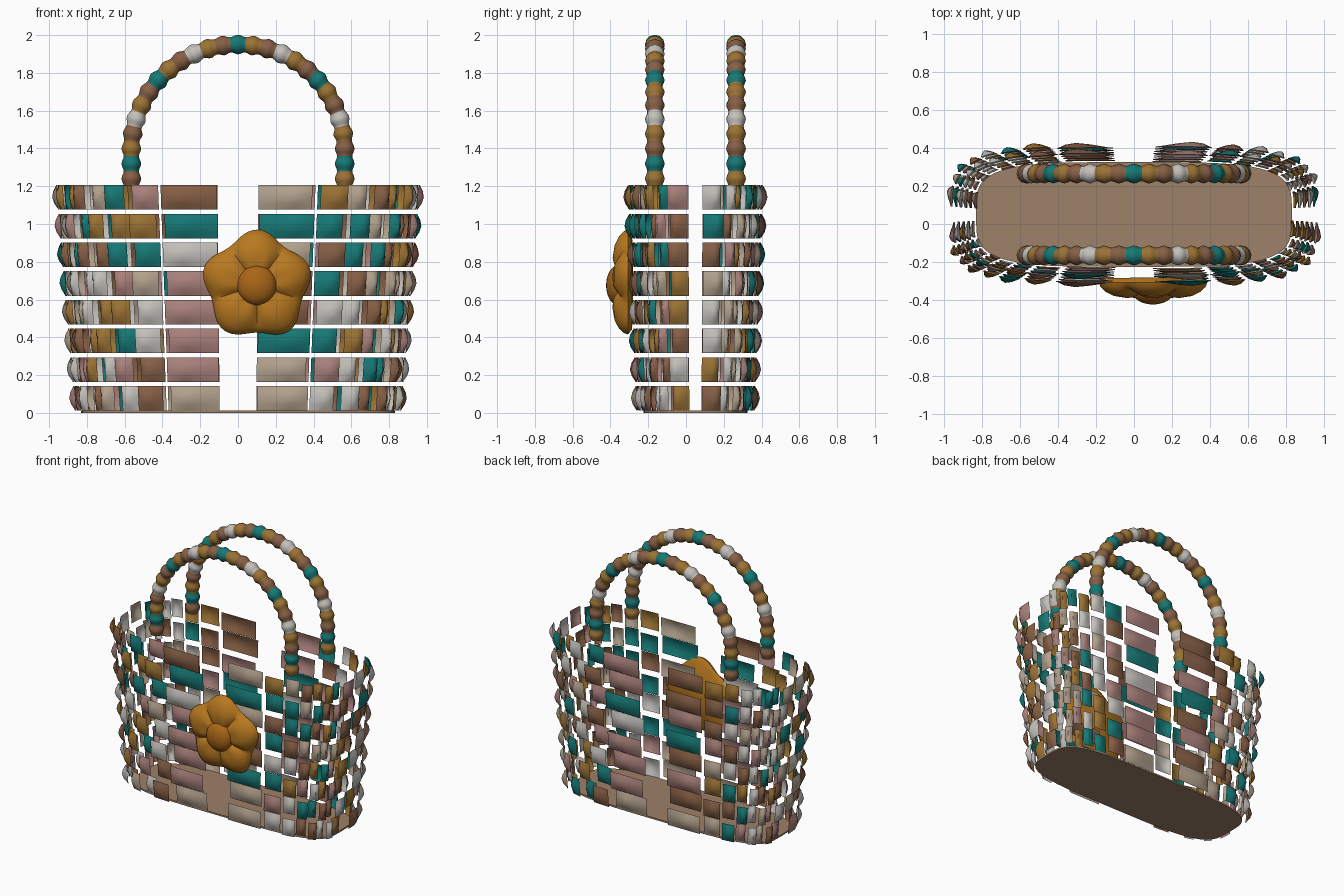
import bpy, bmesh, random
from math import sin, cos, pi, radians

if "Cube" in bpy.data.objects:
    bpy.data.objects.remove(bpy.data.objects["Cube"])

random.seed(4)
YC = 0.05  # basket centre in y


def material(name, rgb):
    m = bpy.data.materials.new(name)
    m.diffuse_color = (*rgb, 1)
    m.use_nodes = True
    m.node_tree.nodes["Principled BSDF"].inputs["Base Color"].default_value = m.diffuse_color
    return m


MATS = {
    "beige": material("beige", (.45, .36, .27)),
    "brown": material("brown", (.24, .115, .06)),
    "grey": material("grey", (.55, .53, .50)),
    "teal": material("teal", (.008, .19, .18)),
    "rose": material("rose", (.40, .22, .20)),
    "gold": material("gold", (.33, .17, .035)),
}
NAMES = list(MATS)


def finish(name, bm, mats, angle=50):
    me = bpy.data.meshes.new(name)
    bm.to_mesh(me)
    bm.free()
    for m in mats:
        me.materials.append(m)
    ob = bpy.data.objects.new(name, me)
    bpy.context.collection.objects.link(ob)
    bpy.ops.object.select_all(action='DESELECT')
    ob.select_set(True)
    bpy.context.view_layer.objects.active = ob
    bpy.ops.object.shade_smooth_by_angle(angle=radians(angle))
    return ob


def squircle(t, a, b):
    c, s = cos(t), sin(t)
    px = abs(c) ** 0.5 * (1 if c >= 0 else -1)
    py = abs(s) ** 0.5 * (1 if s >= 0 else -1)
    return a * px, b * py


# Woven wall: rows of separate pillow-shaped patches, alternately in and out
ROWS, COLS, SEG, GAP = 8, 32, 4, 0.07
LEFT = "beige rose rose rose rose grey teal brown".split()
RIGHT = "beige beige teal brown brown beige teal beige".split()
bm = bmesh.new()
for j in range(ROWS):
    z0 = 0.012 + j * 0.152
    for i in range(COLS):
        weave = 0.011 if (i + j) % 2 == 0 else -0.025
        grid = []
        for v in range(SEG + 1):
            z = z0 + 0.13 * v / SEG
            row = []
            for u in range(SEG + 1):
                f = GAP + (1 - 2 * GAP) * u / SEG
                t = (i + f) * 2 * pi / COLS
                out = weave + 0.028 * sin(pi * u / SEG) * sin(pi * v / SEG)
                x, y = squircle(t, 0.85 + 0.085 * z + out, 0.30 + 0.038 * z + out)
                row.append(bm.verts.new((x, y + YC, z)))
            grid.append(row)
        name = random.choice(NAMES)
        if i == 23:
            name = LEFT[j]
        elif i == 24:
            name = RIGHT[j]
        for v in range(SEG):
            for u in range(SEG):
                fc = bm.faces.new((grid[v][u], grid[v][u + 1], grid[v + 1][u + 1], grid[v + 1][u]))
                fc.material_index = NAMES.index(name)
finish("woven_wall", bm, MATS.values())

# Base plate
bm = bmesh.new()
pts = []
for k in range(64):
    x, y = squircle(k * 2 * pi / 64, 0.83, 0.275)
    pts.append(bm.verts.new((x, y + YC, 0)))
base = bm.faces.new(pts)
ext = bmesh.ops.extrude_face_region(bm, geom=[base])
bmesh.ops.translate(bm, vec=(0, 0, 0.012), verts=[g for g in ext["geom"] if isinstance(g, bmesh.types.BMVert)])
bmesh.ops.recalc_face_normals(bm, faces=bm.faces)
finish("base_plate", bm, [material("tan", (.34, .22, .14))])

# Beaded handles: straight legs plus a half circle
R, ZC, LEG, BEADS, STEP, SIDES = 0.565, 1.385, 0.185, 27, 6, 12
TOTAL = 2 * LEG + pi * R
BEAD_COLORS = ["brown", "teal", "gold", "brown", "grey", "gold"]


def arch(s):
    """Position and outward direction in the xz plane at length s."""
    if s < LEG:
        return -R, ZC - LEG + s, -1, 0
    if s > TOTAL - LEG:
        return R, ZC - (s - (TOTAL - LEG)), 1, 0
    a = pi - (s - LEG) / R
    return R * cos(a), ZC + R * sin(a), cos(a), sin(a)


for label, y0 in (("front_handle", YC - 0.215), ("back_handle", YC + 0.215)):
    bm = bmesh.new()
    rings = []
    for k in range(BEADS * STEP + 1):
        x, z, nx, nz = arch(TOTAL * k / (BEADS * STEP))
        r = 0.046 - 0.006 * cos(2 * pi * k / STEP)
        rings.append([bm.verts.new((x + nx * r * cos(q), y0 + r * sin(q), z + nz * r * cos(q)))
                      for q in (n * 2 * pi / SIDES for n in range(SIDES))])
    for k in range(BEADS * STEP):
        for n in range(SIDES):
            m = (n + 1) % SIDES
            fc = bm.faces.new((rings[k][n], rings[k][m], rings[k + 1][m], rings[k + 1][n]))
            fc.material_index = (k // STEP) % len(BEAD_COLORS)
    bm.faces.new(rings[0])
    bm.faces.new(rings[-1])
    bmesh.ops.recalc_face_normals(bm, faces=bm.faces)
    finish(label, bm, [MATS[c] for c in BEAD_COLORS])

# Flower petals: five puffed lobes with narrow creases between them
FX, FZ, N = 0.10, 0.675, 80
PROFILE = [(.9, -.285, 0), (1, -.308, 0), (.97, -.33, .3), (.88, -.355, .6),
           (.72, -.378, 1), (.5, -.388, 1), (.3, -.37, .6)]
bm = bmesh.new()
rings = []
for f, y, crease in PROFILE:
    ring = []
    for n in range(N):
        phi = n * 2 * pi / N
        c = abs(cos(2.5 * phi))
        r = f * (0.25 + 0.045 * c * c)
        ring.append(bm.verts.new((FX + r * sin(phi), y + 0.03 * crease * (1 - c) ** 2, FZ + r * cos(phi))))
    rings.append(ring)
for a, b in zip(rings, rings[1:]):
    for n in range(N):
        m = (n + 1) % N
        bm.faces.new((a[n], a[m], b[m], b[n]))
for ring, y in ((rings[0], -.28), (rings[-1], -.36)):
    mid = bm.verts.new((FX, y, FZ))
    for n in range(N):
        bm.faces.new((ring[n], ring[(n + 1) % N], mid))
bmesh.ops.recalc_face_normals(bm, faces=bm.faces)
finish("flower_petals", bm, [material("petal_orange", (.48, .19, .014))])

# Flower centre: flattened ball
bm = bmesh.new()
bmesh.ops.create_uvsphere(bm, u_segments=24, v_segments=16, radius=0.105)
bmesh.ops.scale(bm, vec=(1, 0.6, 1), verts=bm.verts)
bmesh.ops.translate(bm, vec=(FX, -0.36, FZ), verts=bm.verts)
finish("flower_centre", bm, [material("deep_orange", (.40, .13, .008))])
